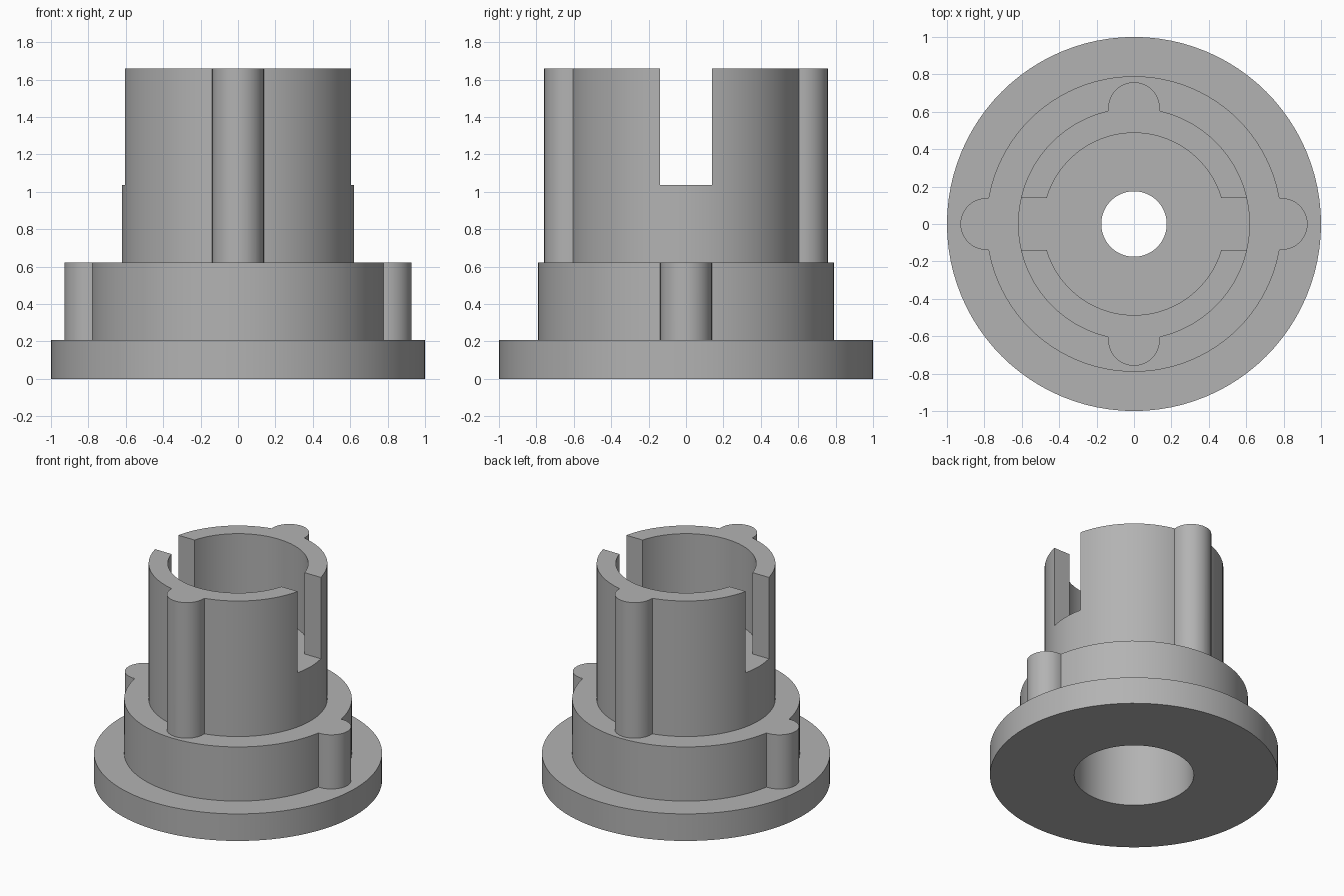
import bpy, bmesh
from math import pi, sin, cos
from mathutils import Matrix, Vector

cube = bpy.data.objects.get("Cube")
if cube:
    bpy.data.objects.remove(cube, do_unlink=True)

BASE_TOP, COLLAR_TOP, FLOOR, TOP = 0.207, 0.622, 1.037, 1.66
COLLAR_R, TUBE_R, RIB_R, SLOT = 0.79, 0.62, 0.138, 0.14

gray = bpy.data.materials.new("plain gray")
gray.use_nodes = True
gray.diffuse_color = (0.45, 0.45, 0.45, 1)
gray.node_tree.nodes["Principled BSDF"].inputs["Base Color"].default_value = (0.45, 0.45, 0.45, 1)


def finish(name, bm):
    bmesh.ops.recalc_face_normals(bm, faces=bm.faces)
    mesh = bpy.data.meshes.new(name)
    bm.to_mesh(mesh)
    bm.free()
    mesh.materials.append(gray)
    obj = bpy.data.objects.new(name, mesh)
    bpy.context.collection.objects.link(obj)
    return obj


def lathe(name, profile, sides=96):
    """Revolve a closed (radius, height) profile around z."""
    bm = bmesh.new()
    rings = [[bm.verts.new((r * cos(2 * pi * i / sides), r * sin(2 * pi * i / sides), z))
              for i in range(sides)] for r, z in profile]
    for a, b in zip(rings, rings[1:] + rings[:1]):
        for i in range(sides):
            j = (i + 1) % sides
            bm.faces.new((a[i], a[j], b[j], b[i]))
    return finish(name, bm)


def prism(name, outline, z0, z1, turn=0):
    """Extrude a flat (x, y) outline upward, turned around z."""
    bm = bmesh.new()
    low, high = ([bm.verts.new((x, y, z)) for x, y in outline] for z in (z0, z1))
    bm.faces.new(low)
    bm.faces.new(high)
    for i in range(len(outline)):
        j = (i + 1) % len(outline)
        bm.faces.new((low[i], low[j], high[j], high[i]))
    bm.transform(Matrix.Rotation(turn, 4, 'Z'))
    return finish(name, bm)


def combine(body, tool, operation):
    mod = body.modifiers.new(tool.name, 'BOOLEAN')
    mod.object, mod.operation, mod.solver = tool, operation, 'EXACT'
    bpy.context.view_layer.objects.active = body
    bpy.ops.object.modifier_apply(modifier=mod.name)
    bpy.data.objects.remove(tool, do_unlink=True)


def rib_outline(centre):
    """Half-round rib with a straight root buried in the wall."""
    arc = [(centre + RIB_R * cos(a), RIB_R * sin(a))
           for a in (pi * (i / 24 - 0.5) for i in range(25))]
    return arc + [(centre - 0.06, RIB_R), (centre - 0.06, -RIB_R)]


# Flange, collar and tube, with the upper cup and the lower counterbore
body = lathe("flanged_hub", [
    (0.415, 0), (1, 0), (1, BASE_TOP), (COLLAR_R, BASE_TOP), (COLLAR_R, COLLAR_TOP),
    (TUBE_R, COLLAR_TOP), (TUBE_R, TOP), (0.487, TOP), (0.487, FLOOR),
    (0.175, FLOOR), (0.175, 0.83), (0.415, 0.83)])

# Side ribs on the collar, front and back ribs on the tube
for turn in (0, pi):
    combine(body, prism("collar_rib", rib_outline(COLLAR_R), BASE_TOP - 0.05, COLLAR_TOP, turn), 'UNION')
    combine(body, prism("tube_rib", rib_outline(TUBE_R), COLLAR_TOP - 0.05, TOP, turn + pi / 2), 'UNION')

# Drive slot across the tube, level with the cup floor
slot = prism("slot_cutter", [(-1, -SLOT), (1, -SLOT), (1, SLOT), (-1, SLOT)], FLOOR, TOP + 0.2)
slot.hide_render = True
combine(body, slot, 'DIFFERENCE')

# Smooth round walls, sharp rims
bpy.ops.object.select_all(action='DESELECT')
body.select_set(True)
bpy.context.view_layer.objects.active = body
bpy.ops.object.shade_smooth_by_angle(angle=pi / 6)
